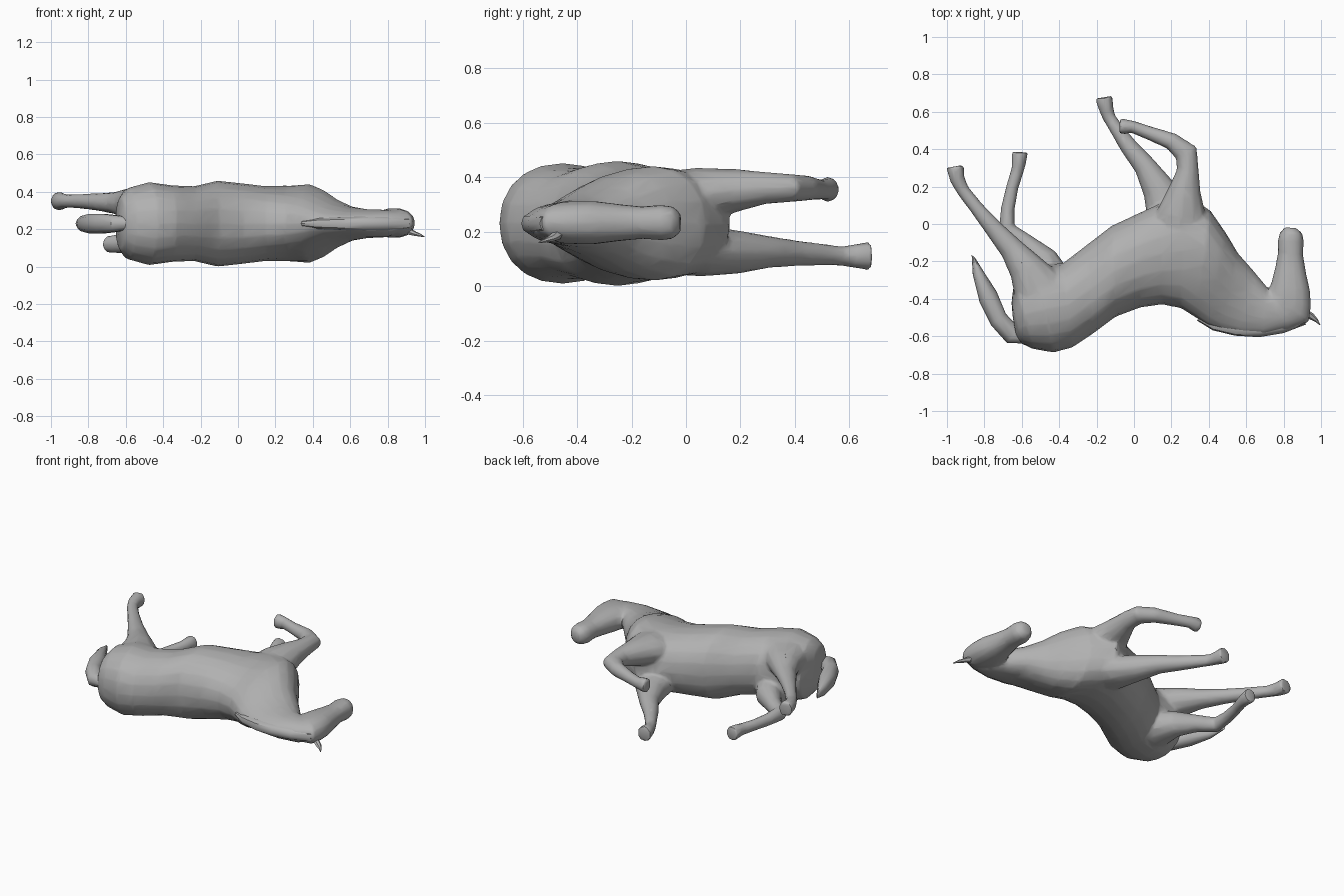
import bpy, bmesh, math
from mathutils import Vector

MID = 0.23  # height of the symmetry plane of the lying animal

coat = bpy.data.materials.new("grey coat")
coat.diffuse_color = (0.44, 0.44, 0.44, 1)


def shade(ob):
    bpy.ops.object.select_all(action='DESELECT')
    bpy.context.view_layer.objects.active = ob
    ob.select_set(True)
    bpy.ops.object.shade_smooth_by_angle(angle=math.radians(40))


def finish(name, bm):
    bmesh.ops.recalc_face_normals(bm, faces=bm.faces)
    me = bpy.data.meshes.new(name)
    bm.to_mesh(me)
    bm.free()
    me.materials.append(coat)
    ob = bpy.data.objects.new(name, me)
    bpy.context.collection.objects.link(ob)
    shade(ob)
    return ob


def loft(name, rings, sides=14, power=0.9):
    """Skin rounded sections: (edge point, opposite point, height, half width, taper to edge point)."""
    bm = bmesh.new()
    loops = []
    for p, q, z, w, k in rings:
        p, q = Vector((*p, z)), Vector((*q, z))
        c, r = (p + q) / 2, (p - q) / 2
        loop = []
        for i in range(sides):
            a = 2 * math.pi * i / sides
            u, v = (math.copysign(abs(t) ** power, t) for t in (math.cos(a), math.sin(a)))
            loop.append(bm.verts.new(c + r * u + Vector((0, 0, w * v * (1 - k * u)))))
        loops.append(loop)
    for a, b in zip(loops, loops[1:]):
        for i in range(sides):
            j = (i + 1) % sides
            bm.faces.new((a[i], a[j], b[j], b[i]))
    bm.faces.new(loops[0])
    bm.faces.new(loops[-1])
    return finish(name, bm)


def limb(name, path, sides=12):
    """Tube along a path of (x, y, z, in-plane radius, vertical radius)."""
    rings = []
    for i, (x, y, z, r, w) in enumerate(path):
        a, b = path[max(i - 1, 0)], path[min(i + 1, len(path) - 1)]
        t = Vector((b[0] - a[0], b[1] - a[1])).normalized()
        n = Vector((-t.y, t.x)) * r
        c = Vector((x, y))
        rings.append((c + n, c - n, z, w, 0))
    return loft(name, rings, sides, 1.0)


# trunk and neck: back point, belly point, half width, taper towards the back
trunk = [
    ((-0.63, -0.60), (-0.648, -0.50), 0.06, 0),
    ((-0.60, -0.64), (-0.655, -0.42), 0.14, 0),
    ((-0.54, -0.668), (-0.64, -0.30), 0.19, 0),
    ((-0.43, -0.687), (-0.52, -0.22), 0.222, 0),
    ((-0.33, -0.66), (-0.38, -0.21), 0.205, 0),
    ((-0.22, -0.587), (-0.25, -0.11), 0.20, 0),
    ((-0.10, -0.497), (-0.12, -0.01), 0.23, 0),
    ((0.03, -0.447), (0.02, 0.055), 0.215, 0),
    ((0.15, -0.43), (0.14, 0.11), 0.20, 0.05),
    ((0.25, -0.45), (0.27, 0.165), 0.20, 0.15),
    ((0.33, -0.50), (0.41, 0.07), 0.20, 0.3),
    ((0.39, -0.54), (0.49, -0.045), 0.165, 0.4),
    ((0.47, -0.57), (0.555, -0.155), 0.12, 0.4),
    ((0.57, -0.59), (0.63, -0.24), 0.088, 0.25),
    ((0.69, -0.597), (0.705, -0.33), 0.076, 0.1),
    ((0.85, -0.56), (0.715, -0.355), 0.075, 0),
]
fused = [loft("body", [(p, q, MID, w, k) for p, q, w, k in trunk], 20, 0.92)]

# head, from the poll to the muzzle
head = [
    ((0.81, -0.575), (0.71, -0.38), 0.06),
    ((0.935, -0.525), (0.715, -0.35), 0.078),
    ((0.947, -0.44), (0.722, -0.345), 0.08),
    ((0.942, -0.36), (0.735, -0.31), 0.08),
    ((0.92, -0.26), (0.757, -0.22), 0.068),
    ((0.905, -0.17), (0.77, -0.15), 0.06),
    ((0.908, -0.09), (0.768, -0.09), 0.066),
    ((0.90, -0.05), (0.78, -0.045), 0.06),
    ((0.87, -0.022), (0.805, -0.018), 0.035),
]
fused.append(loft("head", [(p, q, MID + 0.003, w, 0) for p, q, w in head]))

# legs: thigh or shoulder down to the flared hoof
fused.append(limb("upper_hind_leg", [
    (-0.42, -0.50, 0.31, 0.10, 0.10), (-0.50, -0.36, 0.325, 0.15, 0.11),
    (-0.58, -0.23, 0.335, 0.095, 0.085), (-0.653, -0.135, 0.34, 0.066, 0.06),
    (-0.745, -0.03, 0.345, 0.05, 0.047), (-0.845, 0.09, 0.35, 0.037, 0.039),
    (-0.915, 0.18, 0.35, 0.035, 0.036), (-0.945, 0.24, 0.35, 0.04, 0.044),
    (-0.957, 0.308, 0.35, 0.047, 0.052)]))
fused.append(limb("lower_hind_leg", [
    (-0.41, -0.48, 0.15, 0.10, 0.10), (-0.45, -0.33, 0.135, 0.14, 0.11),
    (-0.49, -0.185, 0.125, 0.08, 0.08), (-0.585, -0.10, 0.125, 0.052, 0.055),
    (-0.682, -0.025, 0.12, 0.047, 0.047), (-0.675, 0.08, 0.12, 0.037, 0.039),
    (-0.65, 0.20, 0.12, 0.033, 0.035), (-0.622, 0.29, 0.12, 0.034, 0.038),
    (-0.615, 0.33, 0.12, 0.038, 0.044), (-0.61, 0.385, 0.12, 0.043, 0.048)]))
fused.append(limb("upper_front_leg", [
    (0.24, -0.16, 0.32, 0.12, 0.09), (0.25, 0.04, 0.335, 0.14, 0.10),
    (0.27, 0.18, 0.35, 0.088, 0.08), (0.288, 0.29, 0.36, 0.058, 0.06),
    (0.28, 0.38, 0.36, 0.064, 0.052), (0.20, 0.443, 0.36, 0.046, 0.047),
    (0.08, 0.487, 0.355, 0.037, 0.038), (-0.01, 0.52, 0.355, 0.033, 0.038),
    (-0.04, 0.52, 0.355, 0.04, 0.044), (-0.078, 0.522, 0.355, 0.042, 0.048)]))
fused.append(limb("lower_front_leg", [
    (0.25, -0.14, 0.14, 0.12, 0.09), (0.20, 0.05, 0.13, 0.135, 0.095),
    (0.13, 0.19, 0.125, 0.088, 0.08), (0.058, 0.31, 0.125, 0.06, 0.058),
    (-0.025, 0.41, 0.12, 0.048, 0.047), (-0.095, 0.51, 0.115, 0.037, 0.04),
    (-0.133, 0.57, 0.11, 0.034, 0.036), (-0.15, 0.62, 0.11, 0.04, 0.044),
    (-0.16, 0.678, 0.11, 0.047, 0.054)]))

# fuse trunk, head and legs into one softly blended, coarse skin
bpy.ops.object.select_all(action='DESELECT')
for ob in fused:
    ob.select_set(True)
bpy.context.view_layer.objects.active = fused[0]
bpy.ops.object.join()
skin = fused[0]
skin.name = "body_head_and_legs"
remesh = skin.modifiers.new("fuse", 'REMESH')
remesh.mode = 'VOXEL'
remesh.voxel_size = 0.01
soften = skin.modifiers.new("soften", 'SMOOTH')
soften.factor = 0.5
soften.iterations = 5
coarse = skin.modifiers.new("coarse", 'DECIMATE')
coarse.ratio = 0.08
for m in ("fuse", "soften", "coarse"):
    bpy.ops.object.modifier_apply(modifier=m)
if not skin.data.materials:
    skin.data.materials.append(coat)
shade(skin)

# mane ridge along the crest
mane = [
    ((0.335, -0.515), (0.38, -0.48), 0.015),
    ((0.42, -0.568), (0.46, -0.50), 0.03),
    ((0.54, -0.597), (0.55, -0.52), 0.036),
    ((0.67, -0.605), (0.67, -0.52), 0.04),
    ((0.80, -0.583), (0.78, -0.50), 0.04),
    ((0.92, -0.537), (0.88, -0.46), 0.035),
]
loft("mane", [(p, q, MID, w, 0) for p, q, w in mane], 10)

# tail, flat wedge of hair
tail = [
    ((-0.57, -0.64), (-0.56, -0.58), 0.03),
    ((-0.68, -0.635), (-0.61, -0.56), 0.045),
    ((-0.765, -0.54), (-0.685, -0.48), 0.055),
    ((-0.825, -0.42), (-0.735, -0.36), 0.055),
    ((-0.862, -0.27), (-0.80, -0.26), 0.042),
    ((-0.868, -0.165), (-0.85, -0.18), 0.015),
]
loft("tail", [(p, q, MID, w, 0) for p, q, w in tail], 10)

# drooping ear
limb("ear", [(0.91, -0.47, 0.19, 0.02, 0.02), (0.95, -0.495, 0.175, 0.018, 0.012),
             (0.975, -0.515, 0.168, 0.01, 0.008), (0.995, -0.54, 0.16, 0.002, 0.003)], 6)
